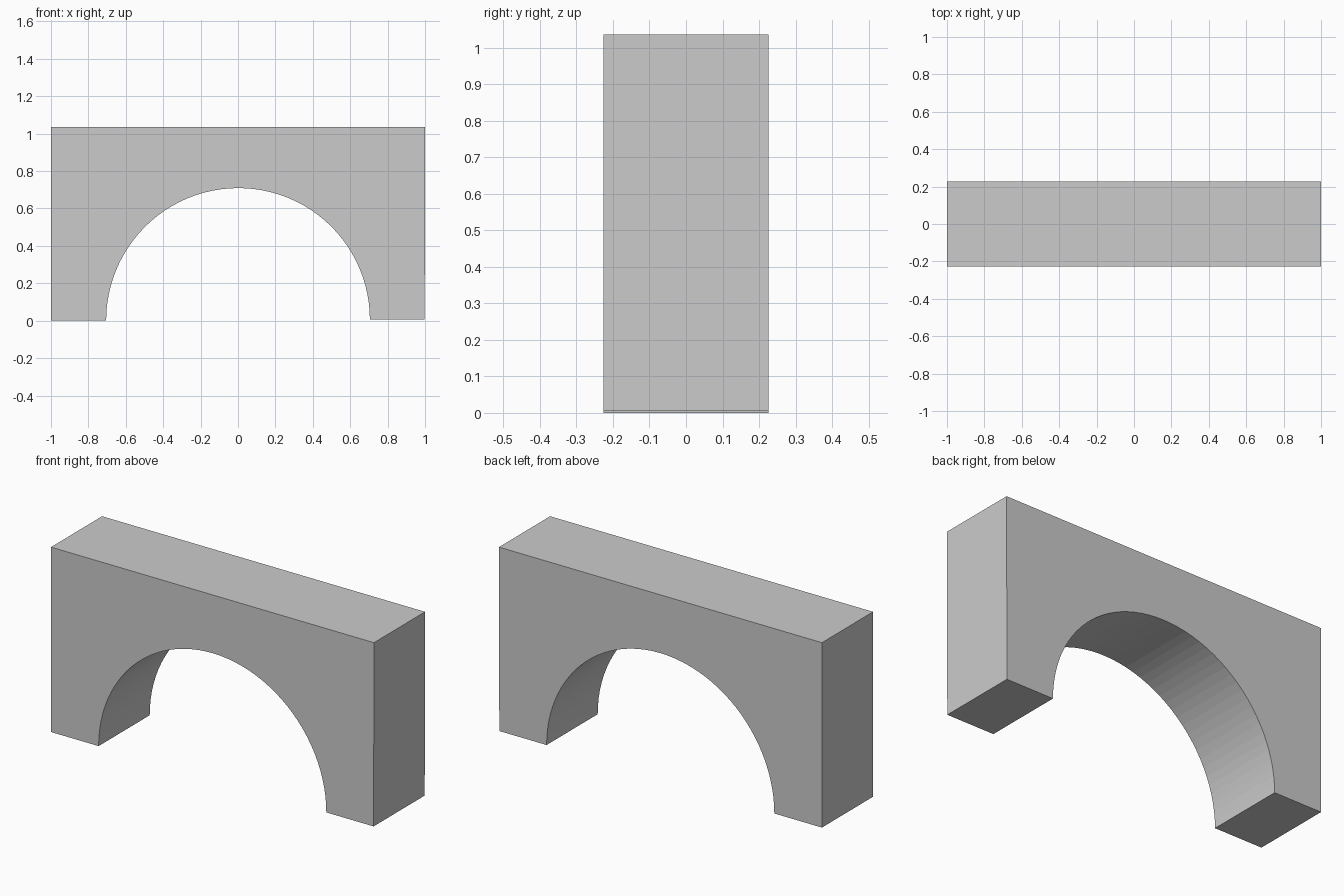
import bpy, bmesh
from math import cos, sin, pi

if "Cube" in bpy.data.objects:
    bpy.data.objects.remove(bpy.data.objects["Cube"])

HALF_DEPTH = 0.226
HEIGHT = 1.035
RADIUS = 0.705
RISE = 0.706
SEGMENTS = 48
LEFT_Z, RIGHT_Z = 0.0, 0.006   # the right foot sits very slightly higher

# Front profile: outer block, then the semicircular opening
profile = [(-1, LEFT_Z), (-1, HEIGHT), (1, HEIGHT), (0.998, RIGHT_Z)]
for i in range(SEGMENTS + 1):
    a = pi * i / SEGMENTS
    spring = RIGHT_Z + (LEFT_Z - RIGHT_Z) * i / SEGMENTS
    profile.append((RADIUS * cos(a), spring + RISE * sin(a)))

# Extrude the profile through the block depth
bm = bmesh.new()
face = bm.faces.new([bm.verts.new((x, -HALF_DEPTH, z)) for x, z in profile])
extruded = bmesh.ops.extrude_face_region(bm, geom=[face], use_keep_orig=True)
verts = [g for g in extruded["geom"] if isinstance(g, bmesh.types.BMVert)]
bmesh.ops.translate(bm, verts=verts, vec=(0, 2 * HALF_DEPTH, 0))
bmesh.ops.recalc_face_normals(bm, faces=bm.faces)

mesh = bpy.data.meshes.new("arch_block")
bm.to_mesh(mesh)
bm.free()
bpy.context.collection.objects.link(bpy.data.objects.new("arch_block", mesh))
